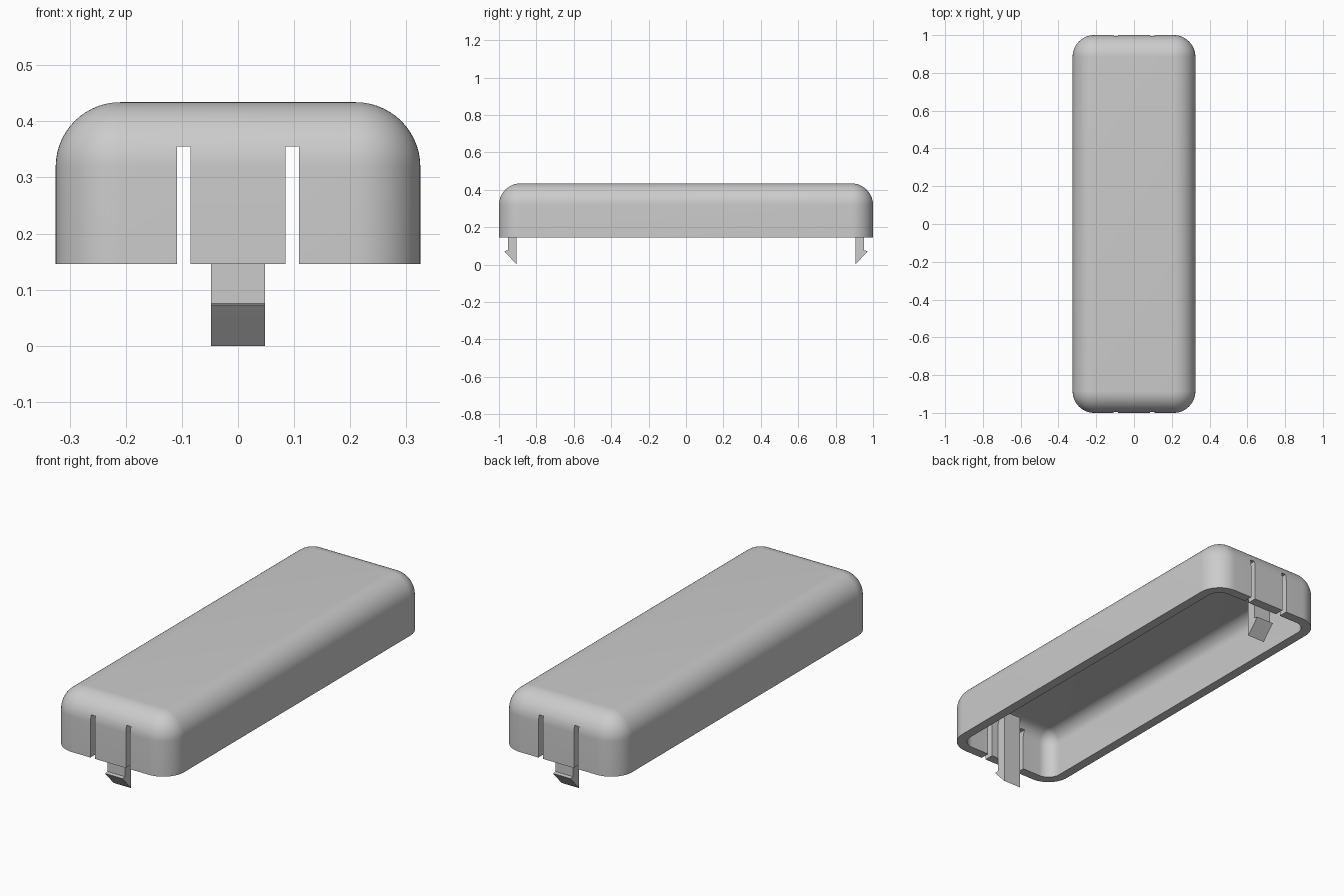
import bpy, bmesh, math

if "Cube" in bpy.data.objects:
    bpy.data.objects.remove(bpy.data.objects["Cube"])

HX, HY, Z0, Z1 = 0.325, 1.0, 0.146, 0.434   # half sizes, rim and top heights
R, WALL, SEG = 0.115, 0.048, 14             # outer radius, wall thickness, fillet steps

grey = bpy.data.materials.new("plain grey")
grey.diffuse_color = (0.6, 0.6, 0.6, 1)
grey.use_nodes = True
grey.node_tree.nodes["Principled BSDF"].inputs["Base Color"].default_value = grey.diffuse_color


def finish(bm, name):
    bmesh.ops.recalc_face_normals(bm, faces=bm.faces[:])
    me = bpy.data.meshes.new(name)
    bm.to_mesh(me)
    bm.free()
    me.materials.append(grey)
    ob = bpy.data.objects.new(name, me)
    bpy.context.collection.objects.link(ob)
    return ob


def ring(bm, inset, z):
    """Rounded rectangle loop, offset inward from the outer wall."""
    r = max(R - inset, 0)
    verts = []
    for k, (sx, sy) in enumerate([(1, 1), (-1, 1), (-1, -1), (1, -1)]):
        for i in range(SEG + 1):
            a = math.pi / 2 * (k + i / SEG)
            verts.append(bm.verts.new((sx * (HX - R) + r * math.cos(a),
                                       sy * (HY - R) + r * math.sin(a), z)))
    return verts


def fillet(inset, radius, top):
    """Wall-to-top quarter round as (inset, z) pairs."""
    angles = [math.pi / 2 * i / SEG for i in range(SEG + 1)]
    return [(inset + radius * (1 - math.cos(a)), top - radius + radius * math.sin(a))
            for a in angles]


# Cover: inside ceiling, inside wall, rim, outside wall, top
profile = fillet(WALL, R - WALL, Z1 - WALL)[::-1]
profile += [(WALL, Z0), (0, Z0)] + fillet(0, R, Z1)
bm = bmesh.new()
rings = [ring(bm, i, z) for i, z in profile]
for a, b in zip(rings, rings[1:]):
    for i in range(len(a)):
        j = (i + 1) % len(a)
        bm.faces.new((a[i], a[j], b[j], b[i]))
bm.faces.new(rings[0])
bm.faces.new(rings[-1])
bmesh.ops.remove_doubles(bm, verts=bm.verts[:], dist=1e-5)
cover = finish(bm, "cover")

# Slots beside each flexible end tab
bm = bmesh.new()
for sx in (-1, 1):
    for sy in (-1, 1):
        box = bmesh.ops.create_cube(bm, size=1)["verts"]
        bmesh.ops.scale(bm, vec=(0.024, 0.2, 0.3), verts=box)
        bmesh.ops.translate(bm, vec=(sx * 0.097, sy * 1.0, 0.355 - 0.15), verts=box)
cutter = finish(bm, "slot_cutter")
mod = cover.modifiers.new("slots", "BOOLEAN")
mod.operation, mod.solver, mod.object = "DIFFERENCE", "EXACT", cutter
bpy.context.view_layer.objects.active = cover
cover.select_set(True)
bpy.ops.object.modifier_apply(modifier=mod.name)
bpy.data.objects.remove(cutter)
bpy.ops.object.shade_smooth_by_angle(angle=math.radians(30))

# Snap clips: strip inside each end wall with a hooked tip
clip = [(0.905, 0), (0.952, 0.05), (0.973, 0.073), (0.953, 0.075),
        (0.953, 0.39), (0.905, 0.39)]
for name, s in (("front_clip", -1), ("back_clip", 1)):
    bm = bmesh.new()
    face = bm.faces.new([bm.verts.new((-0.048, s * y, z)) for y, z in clip])
    ext = bmesh.ops.extrude_face_region(bm, geom=[face])["geom"]
    bmesh.ops.translate(bm, vec=(0.096, 0, 0),
                        verts=[v for v in ext if isinstance(v, bmesh.types.BMVert)])
    finish(bm, name)
